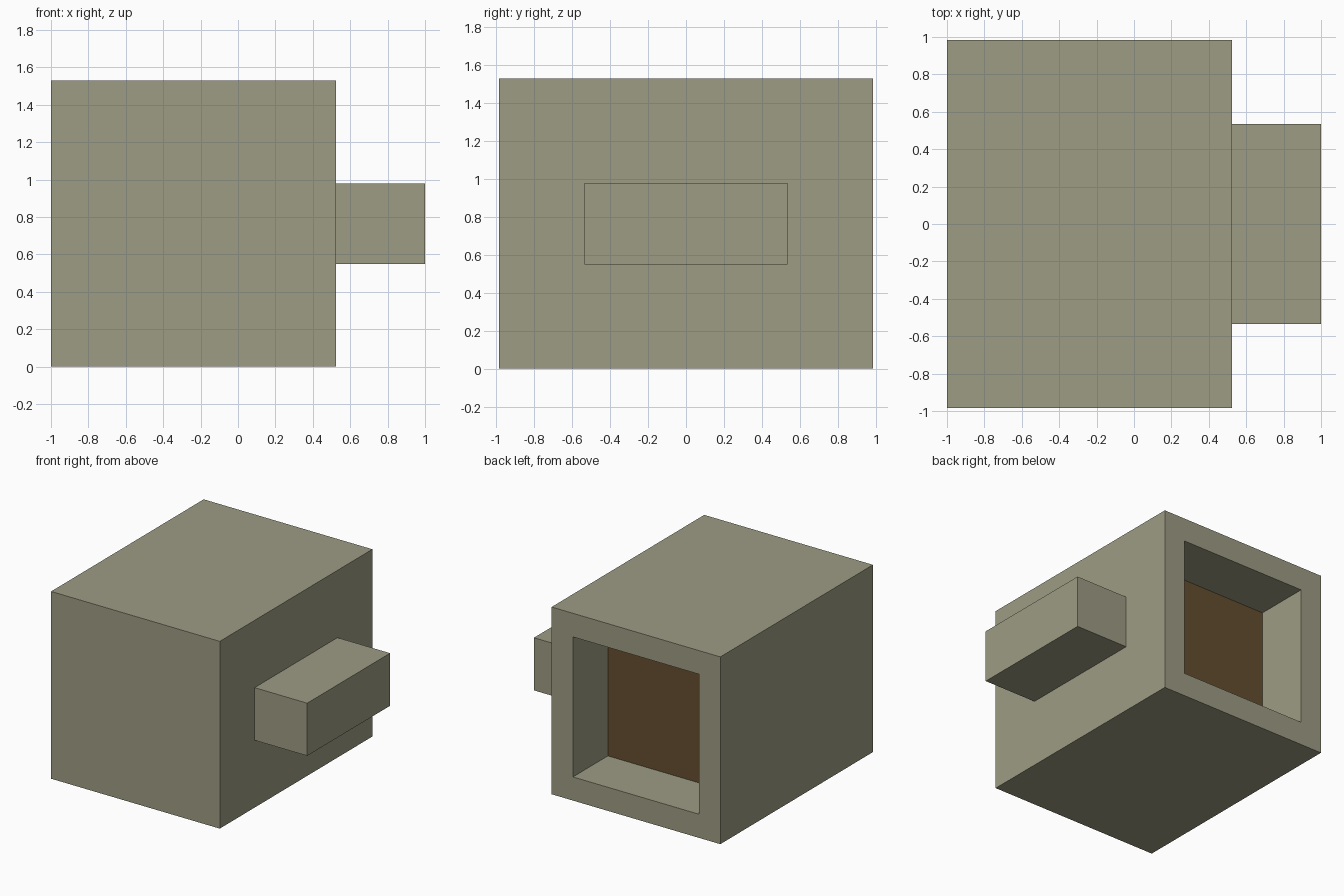
import bpy, bmesh
from mathutils import Vector

if "Cube" in bpy.data.objects:
    bpy.data.objects.remove(bpy.data.objects["Cube"])


def material(name, srgb):
    lin = [((c / 255 + 0.055) / 1.055) ** 2.4 for c in srgb]
    m = bpy.data.materials.new(name)
    m.diffuse_color = (*lin, 1.0)
    m.use_nodes = True
    m.node_tree.nodes["Principled BSDF"].inputs["Base Color"].default_value = m.diffuse_color
    return m


def box_bmesh(lo, hi):
    lo, hi = Vector(lo), Vector(hi)
    bm = bmesh.new()
    bmesh.ops.create_cube(bm, size=1)
    for v in bm.verts:
        v.co = [(lo[i] + hi[i]) / 2 + v.co[i] * (hi[i] - lo[i]) for i in range(3)]
    return bm


def finish(bm, name, mats):
    mesh = bpy.data.meshes.new(name)
    bmesh.ops.recalc_face_normals(bm, faces=bm.faces)
    bm.to_mesh(mesh)
    bm.free()
    for m in mats:
        mesh.materials.append(m)
    obj = bpy.data.objects.new(name, mesh)
    bpy.context.collection.objects.link(obj)
    return obj


stone = material("grey_olive", (157, 156, 132))
brown = material("dark_brown", (100, 78, 47))

# Main block with a square recess in its back face
bm = box_bmesh((-1, -0.985, 0), (0.525, 0.985, 1.53))
bm.normal_update()
back = max(bm.faces, key=lambda f: f.normal.y)
bmesh.ops.inset_region(bm, faces=[back], thickness=0.273)
floor = bmesh.ops.extrude_discrete_faces(bm, faces=[back])["faces"][0]
bmesh.ops.translate(bm, verts=floor.verts, vec=(0, -0.45, 0))
floor.material_index = 1  # brown recess end
finish(bm, "main_block", [stone, brown])

# Side bar on the right
finish(box_bmesh((0.525, -0.535, 0.55), (1, 0.535, 0.98)), "side_bar", [stone])
